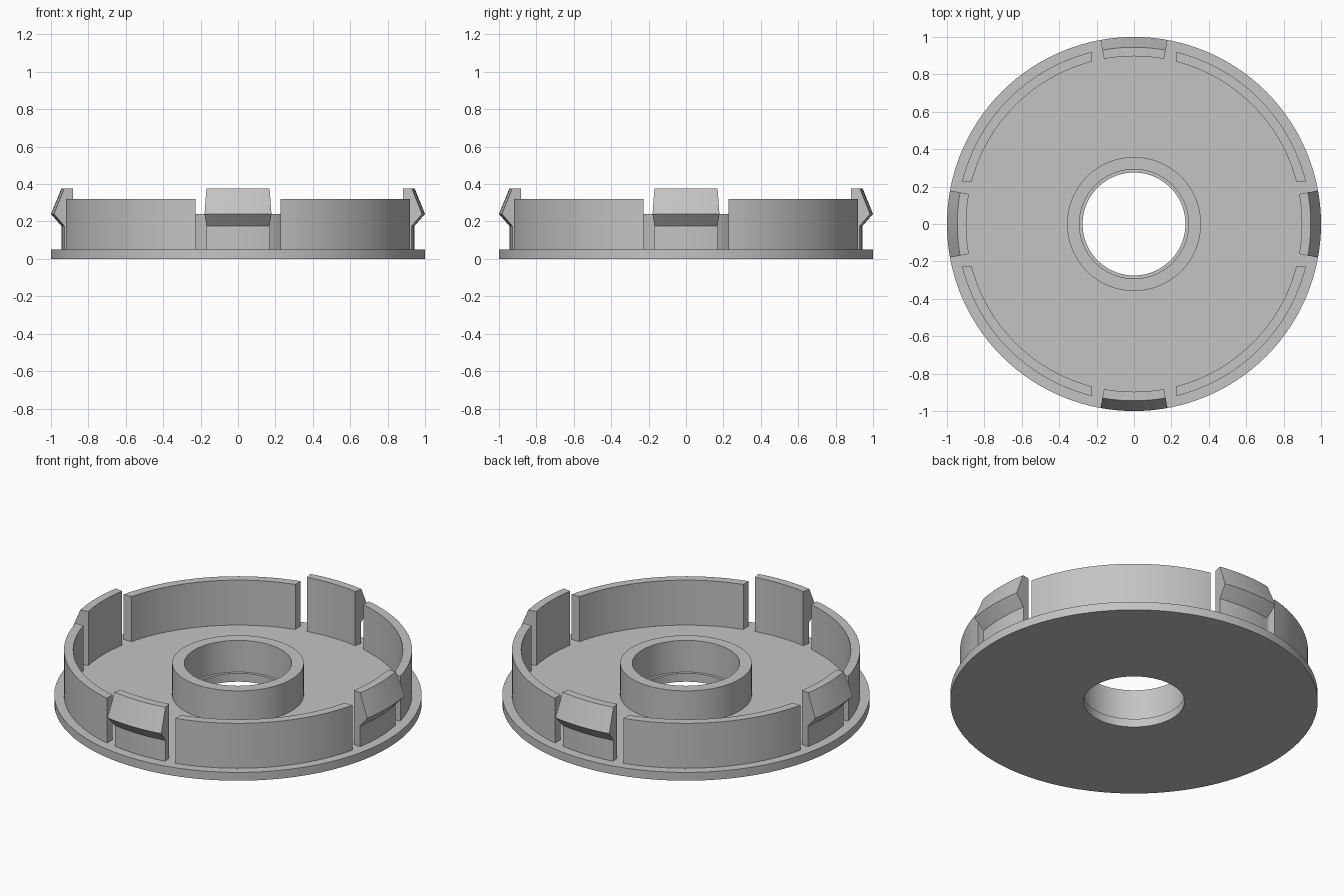
import bpy
import bmesh
from math import asin, cos, pi, radians, sin

cube = bpy.data.objects.get("Cube")
if cube:
    bpy.data.objects.remove(cube, do_unlink=True)

grey = bpy.data.materials.new("plain grey")
grey.use_nodes = True
colour = (0.55, 0.55, 0.55, 1)
grey.diffuse_color = colour
grey.node_tree.nodes["Principled BSDF"].inputs["Base Color"].default_value = colour


def sweep(name, profile, span, steps, closed=False):
    """Sweep an (r, z) outline about z; span(r) gives start and end angles."""
    bm = bmesh.new()
    rings = []
    for i in range(steps if closed else steps + 1):
        ring = []
        for r, z in profile:
            start, end = span(r)
            a = start + (end - start) * i / steps
            ring.append(bm.verts.new((r * cos(a), r * sin(a), z)))
        rings.append(ring)
    n = len(profile)
    for i in range(steps):
        a, b = rings[i], rings[(i + 1) % len(rings)]
        for j in range(n):
            k = (j + 1) % n
            bm.faces.new((a[j], b[j], b[k], a[k]))
    if not closed:
        bm.faces.new(rings[0])
        bm.faces.new(rings[-1])
    bmesh.ops.recalc_face_normals(bm, faces=bm.faces)
    mesh = bpy.data.meshes.new(name)
    bm.to_mesh(mesh)
    bm.free()
    mesh.materials.append(grey)
    obj = bpy.data.objects.new(name, mesh)
    bpy.context.collection.objects.link(obj)
    bpy.ops.object.select_all(action="DESELECT")
    obj.select_set(True)
    bpy.context.view_layer.objects.active = obj
    bpy.ops.object.shade_smooth_by_angle(angle=radians(25))
    return obj


# Round base plate with raised hub and stepped bore
BASE, HUB_TOP, WALL_TOP, CLIP_TOP = 0.05, 0.24, 0.32, 0.375
IN, OUT = 0.897, 0.947
sweep("base_and_hub",
      [(0.275, 0), (1, 0), (1, BASE), (0.358, BASE), (0.358, HUB_TOP),
       (0.292, HUB_TOP), (0.292, BASE), (0.275, BASE)],
      lambda r: (0, 2 * pi), 128, closed=True)

# Four rim walls with square-cut ends, and four snap clips between them
wall = [(IN, BASE), (OUT, BASE), (OUT, WALL_TOP), (IN, WALL_TOP)]
clip = [(IN, BASE), (0.943, BASE), (0.943, 0.175), (1, HUB_TOP),
        (0.945, CLIP_TOP), (IN, CLIP_TOP)]
sides = ["left", "back", "right", "front"]
for q, side in enumerate(sides):
    turn = q * pi / 2
    corner = side + "_" + sides[(q + 1) % 4]
    sweep("rim_wall_" + corner, wall,
          lambda r: (turn + asin(0.227 / r), turn + pi / 2 - asin(0.227 / r)), 24)
    sweep("snap_clip_" + side, clip,
          lambda r: (turn - radians(10.3), turn + radians(10.3)), 10)
